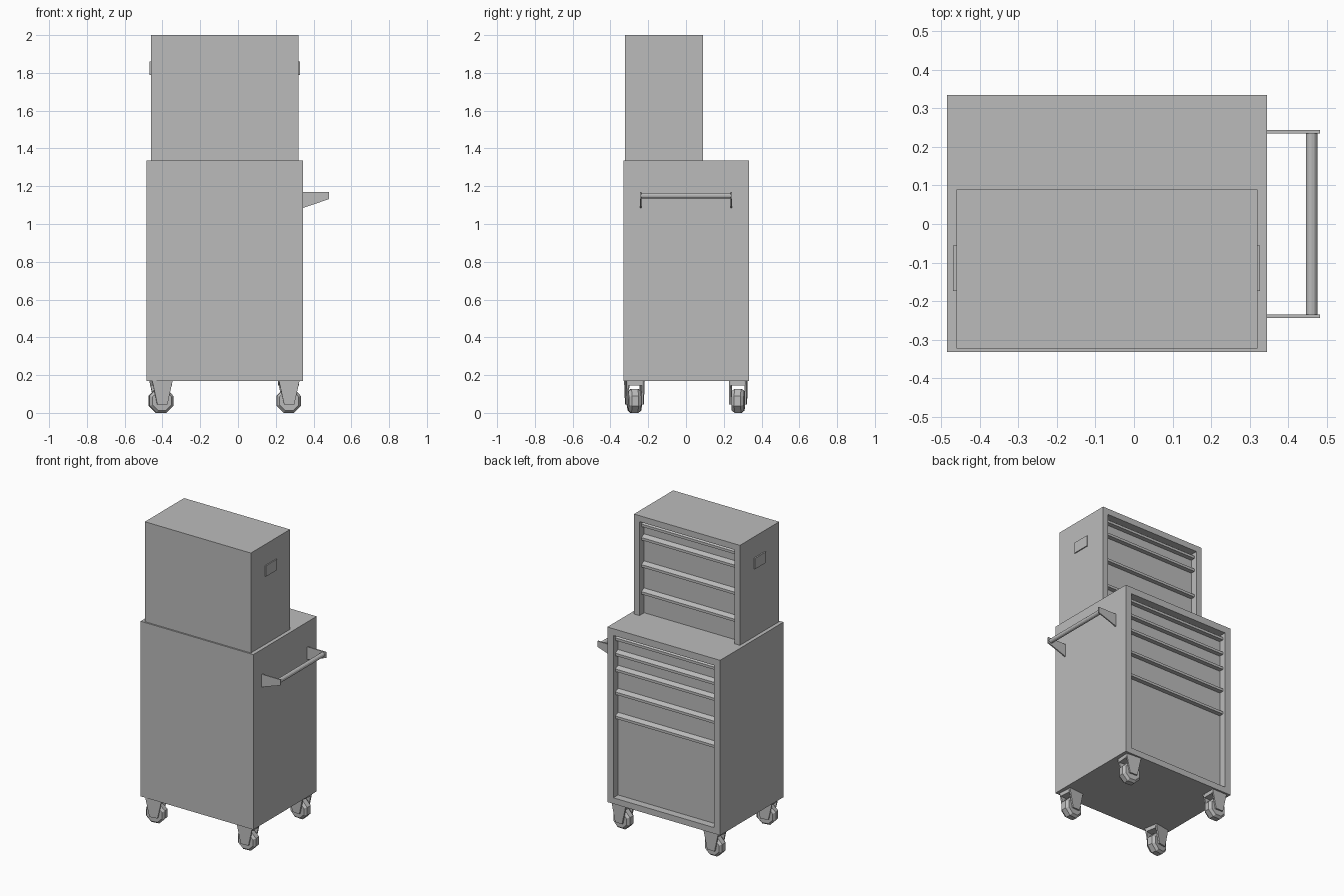
import bpy, bmesh, math
from mathutils import Matrix, Vector

if "Cube" in bpy.data.objects:
    bpy.data.objects.remove(bpy.data.objects["Cube"])

mat = bpy.data.materials.new("steel grey")
mat.diffuse_color = (0.5, 0.5, 0.5, 1)
mat.use_nodes = True
mat.node_tree.nodes["Principled BSDF"].inputs["Base Color"].default_value = mat.diffuse_color


def finish(name, bm):
    bmesh.ops.recalc_face_normals(bm, faces=bm.faces)
    me = bpy.data.meshes.new(name)
    bm.to_mesh(me)
    bm.free()
    me.materials.append(mat)
    ob = bpy.data.objects.new(name, me)
    bpy.context.collection.objects.link(ob)
    return ob


def box(name, x0, x1, y0, y1, z0, z1):
    bm = bmesh.new()
    bmesh.ops.create_cube(bm, size=1)
    for v in bm.verts:
        v.co = Vector(((x0 + x1) / 2 + v.co.x * (x1 - x0),
                       (y0 + y1) / 2 + v.co.y * (y1 - y0),
                       (z0 + z1) / 2 + v.co.z * (z1 - z0)))
    return finish(name, bm)


def prism(name, start, end):
    """Solid between two matching outlines."""
    bm = bmesh.new()
    a = [bm.verts.new(p) for p in start]
    b = [bm.verts.new(p) for p in end]
    n = len(a)
    bm.faces.new(a)
    bm.faces.new(b[::-1])
    for i in range(n):
        bm.faces.new((a[i], b[i], b[(i + 1) % n], a[(i + 1) % n]))
    return finish(name, bm)


def cut(ob, cutter):
    """Boolean difference, baked into the mesh."""
    m = ob.modifiers.new("opening", "BOOLEAN")
    m.operation, m.object, m.solver = "DIFFERENCE", cutter, "EXACT"
    cutter.hide_render = True
    dg = bpy.context.evaluated_depsgraph_get()
    me = bpy.data.meshes.new_from_object(ob.evaluated_get(dg))
    ob.modifiers.clear()
    ob.data = me
    bpy.data.objects.remove(cutter)


def pulls(name, x0, x1, y, tops):
    """Full width wedge-shaped drawer pulls."""
    prof = [(0, 0), (0.03, -0.013), (0.03, -0.03), (0, -0.03)]
    for i, z in enumerate(tops):
        prism(f"{name}_{i + 1}", [(x0, y + p, z + q) for p, q in prof],
              [(x1, y + p, z + q) for p, q in prof])


# Lower cabinet with recessed drawer bay at the back
cut(box("lower_cabinet", -0.485, 0.345, -0.332, 0.334, 0.17, 1.335),
    box("lower_cutter", -0.441, 0.301, 0.284, 0.4, 0.21, 1.29))
pulls("lower_drawer_pull", -0.441, 0.301, 0.284, (1.28, 1.178, 1.073, 0.92, 0.76))

# Upper chest, its bay open down to the lower cabinet
cut(box("upper_chest", -0.46, 0.32, -0.322, 0.09, 1.335, 2.0),
    box("upper_cutter", -0.42, 0.28, 0.04, 0.2, 1.2, 1.96))
pulls("upper_drawer_pull", -0.42, 0.28, 0.04, (1.95, 1.86, 1.68, 1.50))

# Side grip plates on the upper chest
box("left_grip_plate", -0.469, -0.459, -0.174, -0.056, 1.788, 1.86)
box("right_grip_plate", 0.319, 0.327, -0.174, -0.056, 1.788, 1.86)

# Push handle on the right side
prof = [(0.345, 1.085), (0.345, 1.17), (0.482, 1.17), (0.482, 1.132)]
for s, n in ((-1, "front"), (1, "back")):
    prism(f"{n}_handle_bracket", [(x, s * 0.235, z) for x, z in prof],
          [(x, s * 0.243, z) for x, z in prof])
ring = [(0.46 + 0.015 * math.cos(i * math.pi / 6), 1.15 + 0.015 * math.sin(i * math.pi / 6))
        for i in range(12)]
prism("handle_bar", [(x, -0.236, z) for x, z in ring], [(x, 0.236, z) for x, z in ring])

# Casters: chamfered eight-sided wheel in a tapered fork
R = 0.069


def caster(name, x, y, turn):
    place = Matrix.Translation((x, y, 0)) @ Matrix.Rotation(math.radians(turn), 4, "Z")
    bm = bmesh.new()
    rings = []
    for w, r in ((-0.033, R * 0.8), (-0.017, R), (0.017, R), (0.033, R * 0.8)):
        rings.append([bm.verts.new((r * math.cos((i + 0.5) * math.pi / 4), w,
                                    R * math.cos(math.pi / 8) + r * math.sin((i + 0.5) * math.pi / 4)))
                      for i in range(8)])
    bm.faces.new(rings[0])
    bm.faces.new(rings[-1])
    for a, b in zip(rings, rings[1:]):
        for i in range(8):
            j = (i + 1) % 8
            bm.faces.new((a[i], a[j], b[j], b[i]))
    parts = [finish(name + "_wheel", bm)]
    fork = [(-0.055, 0.172), (0.055, 0.172), (0.027, 0.045), (-0.027, 0.045)]
    for s in (-1, 1):
        parts.append(prism(f"{name}_fork_{'a' if s < 0 else 'b'}",
                           [(p, s * 0.036, q) for p, q in fork],
                           [(p, s * 0.046, q) for p, q in fork]))
    parts.append(box(name + "_fork_top", -0.053, 0.053, -0.037, 0.037, 0.145, 0.171))
    for p in parts:
        p.data.transform(place)


caster("front_left_caster", -0.408, -0.273, 10)
caster("front_right_caster", 0.268, -0.273, 4)
caster("back_left_caster", -0.408, 0.276, 0)
caster("back_right_caster", 0.268, 0.276, -4)
